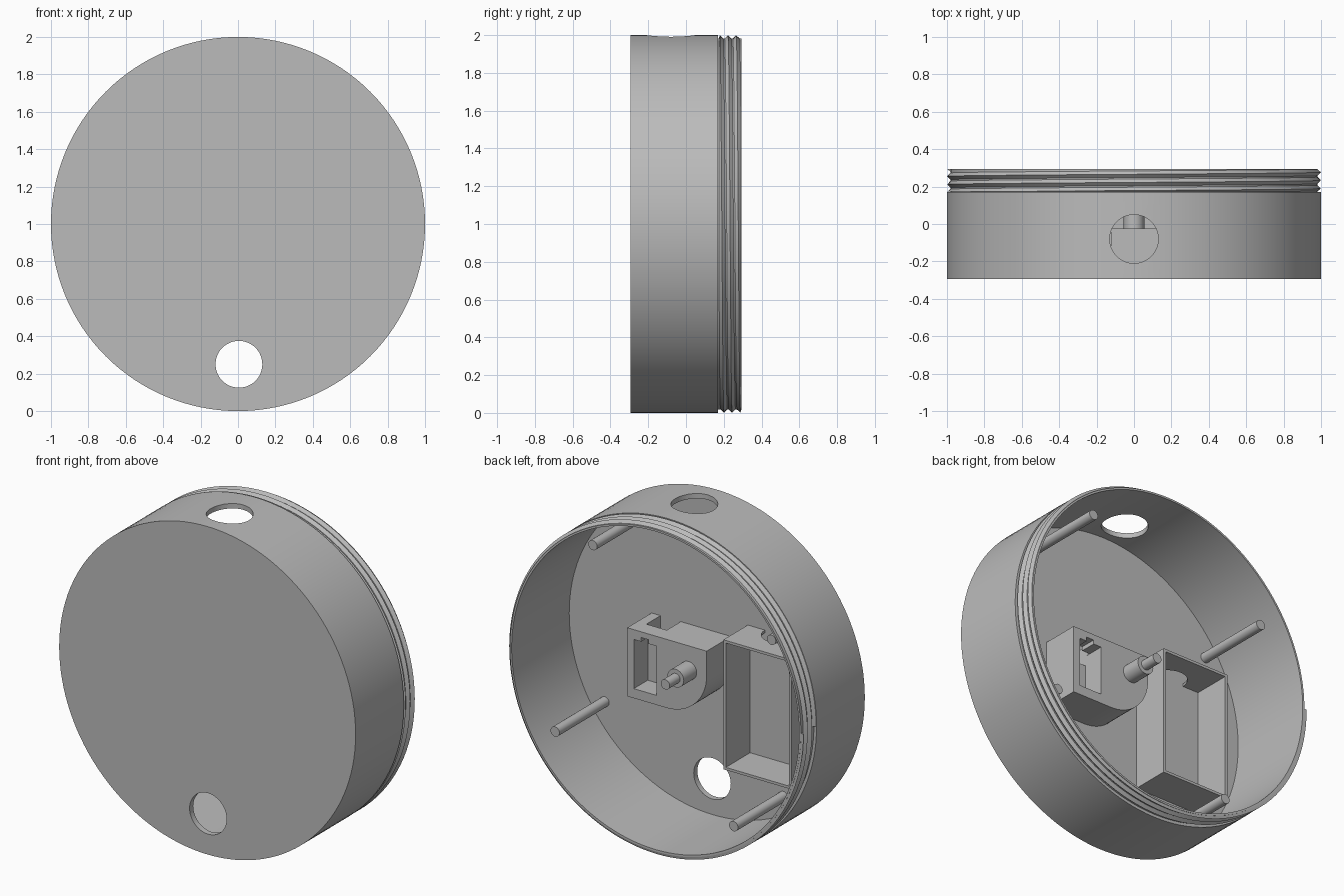
import bpy, bmesh
from math import sin, cos, pi, radians
from mathutils import Matrix, Vector

cube = bpy.data.objects.get("Cube")
if cube:
    bpy.data.objects.remove(cube, do_unlink=True)

grey = bpy.data.materials.new("plain_grey")
grey.use_nodes = True
COLOUR = (0.5, 0.5, 0.5, 1)
grey.diffuse_color = COLOUR
grey.node_tree.nodes["Principled BSDF"].inputs["Base Color"].default_value = COLOUR

FLOOR, LEDGE = -0.26, -0.025      # inner face of the plate, top of the mounts


def finish(name, bm):
    bmesh.ops.recalc_face_normals(bm, faces=bm.faces)
    mesh = bpy.data.meshes.new(name)
    bm.to_mesh(mesh)
    bm.free()
    mesh.materials.append(grey)
    obj = bpy.data.objects.new(name, mesh)
    bpy.context.collection.objects.link(obj)
    return obj


def activate(obj):
    bpy.ops.object.select_all(action='DESELECT')
    obj.select_set(True)
    bpy.context.view_layer.objects.active = obj


def smooth(obj):
    activate(obj)
    bpy.ops.object.shade_smooth_by_angle(angle=radians(30))


def box(name, x, y, z):
    bm = bmesh.new()
    bmesh.ops.create_cube(bm, size=1)
    for v in bm.verts:
        v.co = Vector(r[0] if c < 0 else r[1] for c, r in zip(v.co, (x, y, z)))
    return finish(name, bm)


def lathe(name, profile, x=0, z=1, steps=32):
    """Turn (radius, y) points around an axis running front to back."""
    bm = bmesh.new()
    verts = [bm.verts.new((r, y, 0)) for r, y in profile]
    edges = [bm.edges.new(p) for p in zip(verts, verts[1:])]
    bmesh.ops.spin(bm, geom=verts + edges, cent=(0, 0, 0), axis=(0, 1, 0),
                   angle=2 * pi, steps=steps)
    bmesh.ops.remove_doubles(bm, verts=bm.verts, dist=1e-5)
    bmesh.ops.translate(bm, verts=bm.verts, vec=(x, 0, z))
    return finish(name, bm)


def rod(name, x, z, r, y0, y1, steps=32):
    return lathe(name, [(0, y0), (r, y0), (r, y1), (0, y1)], x, z, steps)


def upright_rod(name, x, y, r, z0, z1):
    bm = bmesh.new()
    bmesh.ops.create_cone(bm, cap_ends=True, segments=48, radius1=r, radius2=r,
                          depth=z1 - z0,
                          matrix=Matrix.Translation((x, y, (z0 + z1) / 2)))
    return finish(name, bm)


def cut(obj, *cutters):
    for c in cutters:
        c.hide_render = True
        mod = obj.modifiers.new("cut", 'BOOLEAN')
        mod.operation, mod.solver, mod.object = 'DIFFERENCE', 'EXACT', c
        activate(obj)
        bpy.ops.object.modifier_apply(modifier=mod.name)
        bpy.data.objects.remove(c, do_unlink=True)


# Round cup with a narrower threaded collar, and two cable holes
shell = lathe("round_shell", [(0, -0.295), (1, -0.295), (1, 0.17), (0.982, 0.17),
                              (0.982, 0.295), (0.97, 0.295), (0.97, FLOOR),
                              (0, FLOOR)], steps=128)
cut(shell, rod("plate_hole", 0.005, 0.25, 0.125, -0.4, -0.1, 48),
    upright_rod("rim_hole", 0, -0.08, 0.13, 1.8, 2.2))
smooth(shell)

# Helical screw thread around the collar
bm = bmesh.new()
TURNS, STEPS, PITCH = 3, 128, 0.0435
previous = None
for i in range(TURNS * STEPS + 1):
    a = 2 * pi * i / STEPS
    mid = 0.168 + PITCH * i / STEPS
    ring = []
    for r, dy in ((0.979, -0.021), (0.999, 0), (0.979, 0.021)):
        y = min(max(mid + dy, 0.173), 0.294)
        ring.append(bm.verts.new((-r * cos(a), y, 1 + r * sin(a))))
    if previous:
        for j in range(3):
            k = (j + 1) % 3
            bm.faces.new((previous[j], previous[k], ring[k], ring[j]))
    else:
        bm.faces.new(ring)
    previous = ring
bm.faces.new(previous)
smooth(finish("screw_thread", bm))

# Four screw pillars, a quarter turn apart
px, pz = 0.475, 0.73
for i in range(4):
    smooth(rod(f"pillar_{i + 1}", px, 1 + pz, 0.03, FLOOR - 0.01, 0.22, 24))
    px, pz = pz, -px

# Mount block with one rounded lower corner
bm = bmesh.new()
R, cx = 0.268, 0.146
outline = [(cx + R, 0.15), (cx + R, -R)]
outline += [(cx - R * sin(t * pi / 32), -R * cos(t * pi / 32)) for t in range(17)]
outline += [(cx - R, 0.15)]
face = bm.faces.new([bm.verts.new((x, FLOOR - 0.01, 1 + z)) for x, z in outline])
side = bmesh.ops.extrude_face_region(bm, geom=[face])["geom"]
bmesh.ops.translate(bm, verts=[v for v in side if isinstance(v, bmesh.types.BMVert)],
                    vec=(0, LEDGE - FLOOR + 0.01, 0))
block = finish("mount_block", bm)
cut(block, box("pocket", (0.216, 0.37), (-0.16, 0.1), (0.79, 1.09)),
    box("key_slot", (0.27, 0.32), (-0.16, 0.1), (1, 1.115)),
    box("top_notch", (0.217, 0.354), (FLOOR, -0.124), (1.03, 1.3)))
smooth(block)

# Stepped shaft in the centre
smooth(lathe("centre_shaft", [(0, -0.05), (0.055, -0.05), (0.055, 0.1), (0.03, 0.1),
                              (0.03, 0.2), (0, 0.2)]))

# Open tray with a cable notch in its upper wall
x0, x1, z0, z1, t = -0.695, -0.235, 0.46, 1.25, 0.016
tray = box("open_tray", (x0, x1), (FLOOR - 0.01, LEDGE), (z0, z1))
cut(tray, box("tray_hollow", (x0 + t, x1 - t), (FLOOR + 0.001, 0.1), (z0 + t, z1 - t)),
    upright_rod("cable_notch", -0.46, FLOOR, 0.11, 1.15, 1.35))
smooth(tray)
